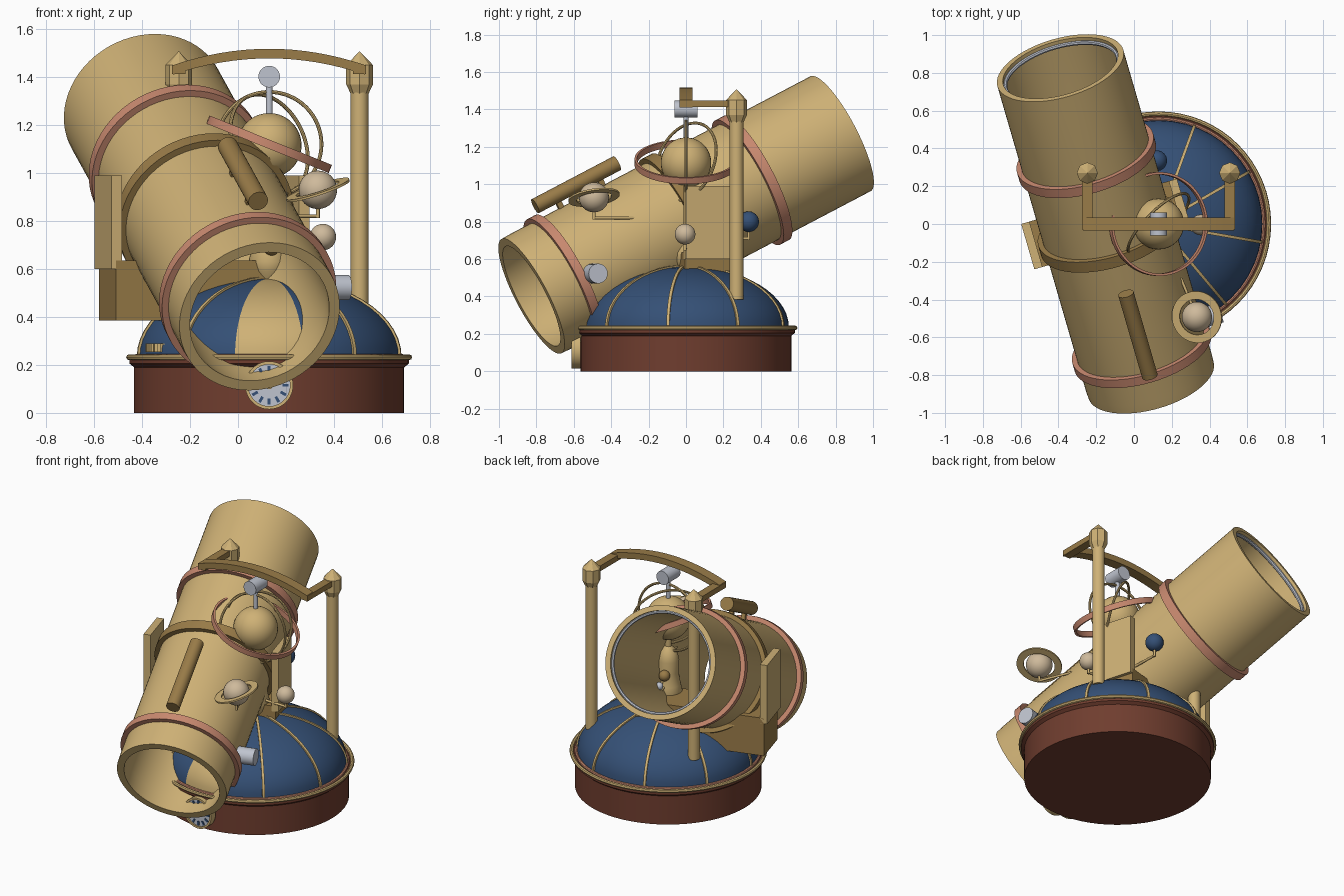
import bpy, bmesh, math
from mathutils import Matrix, Vector

if "Cube" in bpy.data.objects:
    bpy.data.objects.remove(bpy.data.objects["Cube"])


def material(name, rgb):
    m = bpy.data.materials.new(name)
    m.use_nodes = True
    m.diffuse_color = (*rgb, 1)
    m.node_tree.nodes["Principled BSDF"].inputs["Base Color"].default_value = (*rgb, 1)
    return m


BRASS = material("brass", (0.62, 0.44, 0.18))
BRONZE = material("dark bronze", (0.32, 0.2, 0.065))
COPPER = material("copper", (0.58, 0.25, 0.16))
BLUE = material("midnight blue", (0.035, 0.08, 0.18))
WOOD = material("red brown wood", (0.16, 0.047, 0.028))
SILVER = material("silver", (0.52, 0.55, 0.62))
CREAM = material("cream stone", (0.62, 0.49, 0.33))

T, R = Matrix.Translation, Matrix.Rotation
made = []


def finish(name, bm, mat, matrix=None, smooth=True):
    bmesh.ops.remove_doubles(bm, verts=bm.verts, dist=0.0001)
    bmesh.ops.recalc_face_normals(bm, faces=bm.faces)
    mesh = bpy.data.meshes.new(name)
    bm.to_mesh(mesh)
    bm.free()
    mesh.materials.append(mat)
    ob = bpy.data.objects.new(name, mesh)
    bpy.context.collection.objects.link(ob)
    ob.matrix_world = matrix or Matrix()
    if smooth:
        made.append(ob)
    return ob


def lathe(name, profile, mat, matrix=None, closed=False, seg=48, smooth=True):
    """Turn (radius, height) points around local z."""
    bm = bmesh.new()
    rings = []
    for i in range(seg):
        a = 2 * math.pi * i / seg
        rings.append([bm.verts.new((r * math.cos(a), r * math.sin(a), z)) for r, z in profile])
    n = len(profile)
    for i in range(seg):
        p, q = rings[i], rings[(i + 1) % seg]
        for j in range(n if closed else n - 1):
            k = (j + 1) % n
            bm.faces.new((p[j], q[j], q[k], p[k]))
    bmesh.ops.dissolve_degenerate(bm, dist=0.0001, edges=bm.edges)
    return finish(name, bm, mat, matrix, smooth)


def band(name, inner, outer, half, mat, matrix):
    return lathe(name, [(inner, -half), (outer, -half), (outer, half), (inner, half)], mat, matrix, True, 64)


def hoop(name, radius, thick, mat, matrix):
    pts = [(radius + thick * math.cos(k * math.pi / 4), thick * math.sin(k * math.pi / 4)) for k in range(8)]
    return lathe(name, pts, mat, matrix, True, 64)


def rod(name, p, q, radius, mat, seg=24):
    p, q = Vector(p), Vector(q)
    d = q - p
    m = T(p) @ d.to_track_quat("Z", "Y").to_matrix().to_4x4()
    return lathe(name, [(0, 0), (radius, 0), (radius, d.length), (0, d.length)], mat, m, seg=seg)


def ball(name, centre, radius, mat):
    bm = bmesh.new()
    bmesh.ops.create_uvsphere(bm, u_segments=32, v_segments=20, radius=radius)
    return finish(name, bm, mat, T(centre))


def box(name, size, mat, matrix):
    bm = bmesh.new()
    bmesh.ops.create_cube(bm, size=1)
    bmesh.ops.scale(bm, vec=size, verts=bm.verts)
    return finish(name, bm, mat, matrix, False)


CX = 0.13  # centre of the round base

# Round base with flange and brass rim
lathe("base_drum", [(0, 0), (0.563, 0), (0.563, 0.19), (0.582, 0.205), (0.582, 0.228), (0, 0.228)],
      WOOD, T((CX, 0, 0)), seg=64)
hoop("base_rim", 0.584, 0.012, BRASS, T((CX, 0, 0.232)))
hoop("dome_seat", 0.556, 0.01, COPPER, T((CX, 0, 0.235)))


# Dome with a brass gore at the front and thin ribs
def dome_arc(steps, grow=0.0):
    return [((0.55 + grow) * math.cos(t), (0.325 + grow) * math.sin(t))
            for t in (k * math.pi / 2 / steps for k in range(steps + 1))]


dome = lathe("dome", dome_arc(14), BLUE, T((CX, 0, 0.235)))
dome.data.materials.append(BRASS)
for f in dome.data.polygons:
    if f.center.y < 0 and abs(f.center.x) < -f.center.y * math.tan(math.radians(15)):
        f.material_index = 1
for k in range(1, 9):
    bm = bmesh.new()
    rows = []
    for (r1, z1), (r2, z2) in zip(dome_arc(14, -0.01), dome_arc(14, 0.009)):
        rows.append([bm.verts.new(c) for c in ((r1, -0.008, z1), (r2, -0.008, z2), (r2, 0.008, z2), (r1, 0.008, z1))])
    for p, q in zip(rows, rows[1:]):
        for j in range(4):
            bm.faces.new((p[j], p[(j + 1) % 4], q[(j + 1) % 4], q[j]))
    finish("dome_rib", bm, BRASS, T((CX, 0, 0.235)) @ R(math.radians(40 * k - 90), 4, "Z"))

# Dial on the front of the base
dial = T((CX, -0.565, 0.115)) @ R(math.pi / 2, 4, "X")
lathe("dial_face", [(0, 0), (0.09, 0), (0.09, 0.036), (0, 0.036)], SILVER, dial)
band("dial_rim", 0.087, 0.1, 0.023, BRASS, dial @ T((0, 0, 0.023)))
for k in range(12):
    box("dial_tick", (0.012, 0.026, 0.006), BLUE, dial @ R(k * math.pi / 6, 4, "Z") @ T((0, 0.068, 0.038)))
lathe("dial_hub", [(0, 0.035), (0.016, 0.035), (0.016, 0.044), (0, 0.044)], BRASS, dial)
for angle, length in ((0.9, 0.04), (-1.2, 0.055)):
    box("dial_hand", (0.008, length, 0.006), BLUE, dial @ R(angle, 4, "Z") @ T((0, length / 2, 0.04)))

# Small gear on the base ledge
gear = T((-0.33, -0.27, 0.272))
lathe("gear", [(0, -0.018), (0.046, -0.018), (0.046, 0.018), (0, 0.018)], BRASS, gear)
for k in range(12):
    box("gear_tooth", (0.014, 0.012, 0.036), BRASS, gear @ R(k * math.pi / 6, 4, "Z") @ T((0.049, 0, 0)))

# Telescope frame: local x to the side, -y upward, z along the barrel
front, back = Vector((0.09, -0.826, 0.402)), Vector((-0.39, 0.826, 1.27))
axis = (back - front).normalized()
side = Vector((axis.y, -axis.x, 0)).normalized()
barrel = T(front) @ Matrix((side, axis.cross(side), axis)).transposed().to_4x4()
L = (back - front).length
lathe("telescope_barrel", [(0.3, 0), (0.345, 0), (0.347, 0.05), (0.347, L - 0.05), (0.347, L), (0.315, L),
                           (0.315, L - 0.1), (0.31, 0.1)], BRASS, barrel, True, 64)
hoop("lens_ring", 0.31, 0.012, SILVER, barrel @ T((0, 0, L - 0.03)))
for z, half, mat in ((0.2, 0.025, COPPER), (0.92, 0.032, BRONZE), (1.375, 0.027, COPPER)):
    band("barrel_band", 0.335, 0.375, half, mat, barrel @ T((0, 0, z)))

# Finder scope and focus knob
finder = barrel @ T((0, -0.42, 0.49))
lathe("finder_scope", [(0, -0.255), (0.042, -0.255), (0.042, 0.255), (0, 0.255)], BRONZE, finder, seg=32)
for z in (-0.13, 0.13):
    box("finder_foot", (0.025, 0.08, 0.03), BRONZE, finder @ T((0, 0.05, z)))
lathe("focus_knob", [(0, -0.08), (0.053, -0.08), (0.053, 0.055), (0, 0.055)], SILVER,
      barrel @ T((0.4, 0, 0.268)) @ R(math.pi / 2, 4, "Y"), seg=24)

# Yoke holding the barrel
yoke = T((-0.15, 0, 0)) @ R(math.atan2(side.y, side.x), 4, "Z")
box("yoke_beam", (0.82, 0.25, 0.25), BRONZE, yoke @ T((0, 0, 0.51)))
for s in (-1, 1):
    box("yoke_plate", (0.045, 0.25, 0.39), BRASS, yoke @ T((s * 0.407, 0, 0.795)))

# Posts with pointed caps and the arched hanger
for s in (-1, 1):
    x = CX + s * 0.377
    lathe("post", [(0, 0.385), (0.037, 0.385), (0.037, 1.36), (0, 1.36)], BRASS, T((x, 0.27, 0)), seg=24)
    lathe("post_cap", [(0, 1.33), (0.037, 1.33), (0.056, 1.37), (0.056, 1.45), (0, 1.508)], BRASS,
          T((x, 0.27, 0)), seg=8, smooth=False)
    box("hanger_arm", (0.055, 0.3, 0.036), BRONZE, T((x, 0.12, 1.43)))
bm = bmesh.new()
rows = []
for i in range(17):
    u = i / 8 - 1
    z = 1.43 + 0.068 * (1 - u * u)
    rows.append([bm.verts.new((CX + u * 0.4, y, z + h))
                 for y, h in ((-0.034, -0.02), (0.034, -0.02), (0.034, 0.02), (-0.034, 0.02))])
for p, q in zip(rows, rows[1:]):
    for j in range(4):
        bm.faces.new((p[j], p[(j + 1) % 4], q[(j + 1) % 4], q[j]))
bm.faces.new(rows[0])
bm.faces.new(rows[-1])
finish("hanger_arch", bm, BRONZE)

# Central column, sun and small lamp above it
lathe("column", [(0, 0.55), (0.05, 0.55), (0.075, 0.59), (0.086, 0.63), (0.075, 0.68), (0.06, 0.76), (0.066, 0.84),
                 (0.05, 0.9), (0.02, 0.93), (0.02, 1.02)], BRASS, T((CX, 0, 0)), seg=32)
ball("column_boss_front", (CX + 0.01, -0.075, 0.69), 0.034, BRONZE)
ball("column_boss_back", (CX - 0.02, 0.07, 0.76), 0.034, BRONZE)
sun = T((CX, 0, 1.12))
ball("sun", (CX, 0, 1.115), 0.135, BRASS)
rod("lamp_stem", (CX, 0, 1.22), (CX, 0, 1.38), 0.014, SILVER)
rod("lamp", (CX, -0.062, 1.402), (CX, 0.062, 1.402), 0.045, SILVER, 32)

# Armillary rings
hoop("meridian_ring", 0.218, 0.008, BRASS, sun @ R(math.pi / 2, 4, "X"))
hoop("tilted_ring", 0.218, 0.008, BRASS, sun @ R(math.radians(45), 4, "Z") @ R(math.radians(72), 4, "X"))
band("ecliptic_ring", 0.262, 0.275, 0.018, COPPER, sun @ R(math.radians(22), 4, "Y"))

# Planets on arms
planets = (("ringed_planet", (0.333, -0.492, 0.93), 0.08, CREAM, 0.82),
           ("inner_planet", (0.354, -0.005, 0.733), 0.055, CREAM, 0.655),
           ("blue_planet", (0.12, 0.335, 0.8), 0.055, BLUE, 0.71),
           ("small_planet", (0.1, 0.14, 0.72), 0.025, SILVER, 0.68))
for name, c, r, mat, z in planets:
    ball(name, c, r, mat)
    rod(name + "_arm", (CX, 0, z), (c[0], c[1], z), 0.008, BRASS, 12)
    rod(name + "_stem", (c[0], c[1], z - 0.008), c, 0.008, BRASS, 12)
band("planet_ring", 0.095, 0.138, 0.005, BRASS,
     T(planets[0][1]) @ R(math.radians(-18), 4, "Y") @ R(math.radians(8), 4, "X"))

# Smooth shading with sharp edges kept
bpy.ops.object.select_all(action="DESELECT")
for ob in made:
    ob.select_set(True)
bpy.context.view_layer.objects.active = made[0]
bpy.ops.object.shade_smooth_by_angle(angle=math.radians(35))
